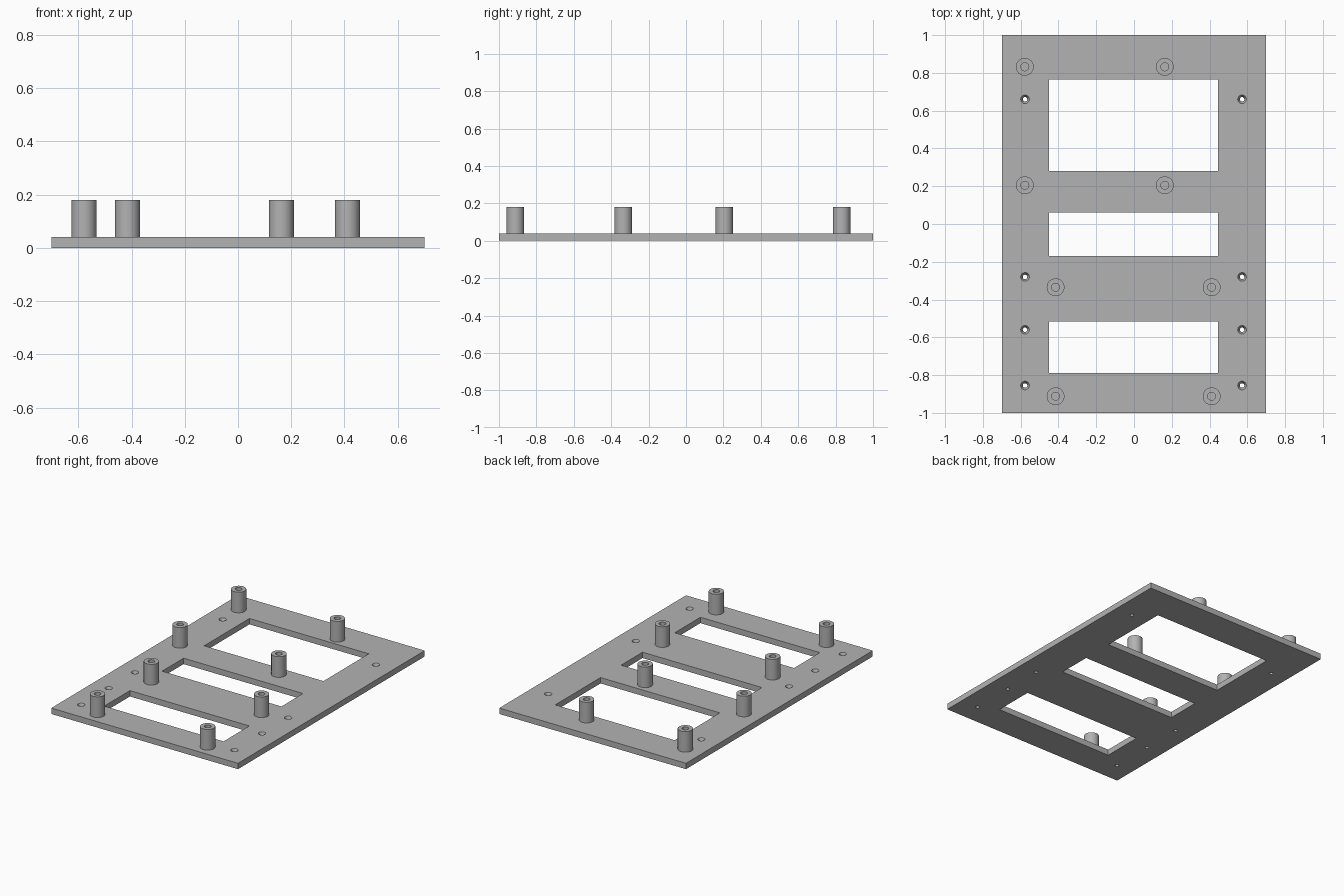
import bpy, bmesh, math

if "Cube" in bpy.data.objects:
    bpy.data.objects.remove(bpy.data.objects["Cube"])

PLATE_T, POST_TOP = 0.04, 0.18

grey = bpy.data.materials.new("plain grey")
grey.diffuse_color = (0.45, 0.45, 0.45, 1)
grey.use_nodes = True
grey.node_tree.nodes["Principled BSDF"].inputs["Base Color"].default_value = grey.diffuse_color


def finish(name, bm, smooth=False):
    bmesh.ops.recalc_face_normals(bm, faces=bm.faces)
    mesh = bpy.data.meshes.new(name)
    bm.to_mesh(mesh)
    bm.free()
    mesh.materials.append(grey)
    ob = bpy.data.objects.new(name, mesh)
    bpy.context.collection.objects.link(ob)
    if smooth:
        bpy.ops.object.select_all(action='DESELECT')
        ob.select_set(True)
        bpy.context.view_layer.objects.active = ob
        bpy.ops.object.shade_smooth_by_angle(angle=math.radians(30))
    return ob


def add_box(bm, x0, x1, y0, y1, z0, z1):
    vs = bmesh.ops.create_cube(bm, size=1)["verts"]
    for v in vs:
        v.co = (x1 if v.co.x > 0 else x0, y1 if v.co.y > 0 else y0,
                z1 if v.co.z > 0 else z0)


def add_turned(bm, x, y, profile, sides=32):
    """Turn a (radius, z) profile about a vertical axis and cap both ends."""
    rings = [[bm.verts.new((x + r * math.cos(2 * math.pi * i / sides),
                            y + r * math.sin(2 * math.pi * i / sides), z))
              for i in range(sides)] for r, z in profile]
    for a, b in zip(rings, rings[1:]):
        for i in range(sides):
            j = (i + 1) % sides
            bm.faces.new((a[i], a[j], b[j], b[i]))
    bm.faces.new(rings[0])
    bm.faces.new(rings[-1])


# Base plate
bm = bmesh.new()
add_box(bm, -0.7, 0.7, -1, 1, 0, PLATE_T)
plate = finish("base_plate", bm)

# Cutter: three windows and eight countersunk screw holes
bm = bmesh.new()
for y0, y1 in ((0.28, 0.765), (-0.17, 0.06), (-0.79, -0.515)):
    add_box(bm, -0.45, 0.445, y0, y1, -0.05, 0.1)
for y in (0.66, -0.28, -0.56, -0.855):
    for x in (-0.577, 0.572):
        add_turned(bm, x, y, [(0.012, -0.05), (0.012, 0.02),
                              (0.023, PLATE_T), (0.023, 0.1)])
cutter = finish("plate_cutter", bm)
cutter.hide_render = True
cutter.hide_set(True)

cut = plate.modifiers.new("openings", 'BOOLEAN')
cut.operation, cut.solver, cut.object = 'DIFFERENCE', 'EXACT', cutter
bpy.ops.object.select_all(action='DESELECT')
plate.select_set(True)
bpy.context.view_layer.objects.active = plate
bpy.ops.object.modifier_apply(modifier=cut.name)
bpy.data.objects.remove(cutter)
bpy.ops.object.shade_smooth_by_angle(angle=math.radians(30))

# Hollow standoff posts, in two rectangular groups of four
groups = (((-0.578, 0.163), (0.205, 0.832)),
          ((-0.415, 0.411), (-0.335, -0.912)))
for xs, ys in groups:
    for x in xs:
        for y in ys:
            bm = bmesh.new()
            add_turned(bm, x, y, [(0.047, PLATE_T), (0.047, POST_TOP),
                                  (0.021, POST_TOP), (0.021, PLATE_T + 0.002)])
            finish("standoff_post", bm, smooth=True)
